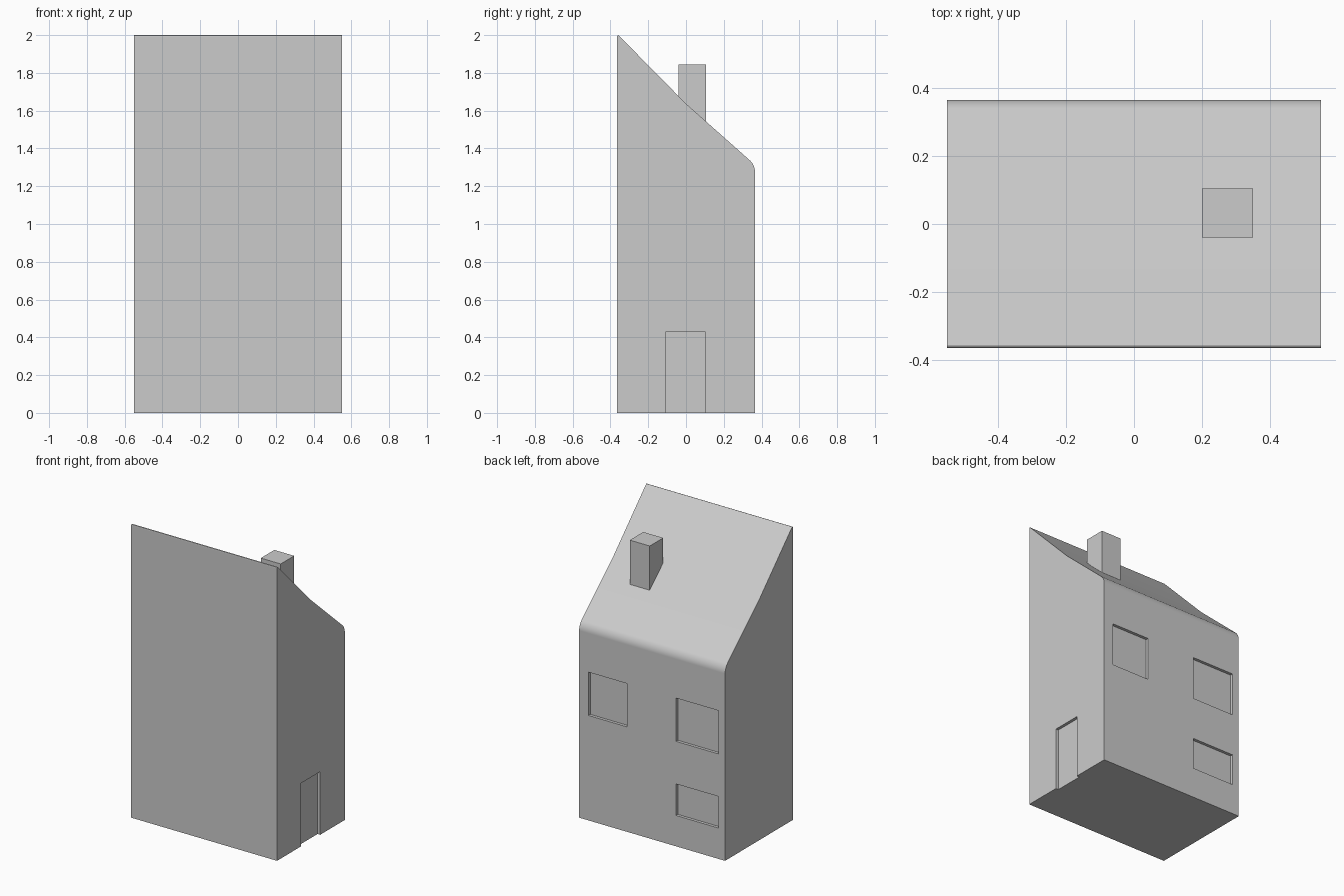
import bpy
import bmesh
from math import sin, cos, radians
from mathutils import Vector

cube = bpy.data.objects.get("Cube")
if cube:
    bpy.data.objects.remove(cube, do_unlink=True)

HALF_W, HALF_D = 0.55, 0.365

plaster = bpy.data.materials.new("plain_grey")
plaster.use_nodes = True
grey = (0.6, 0.6, 0.6, 1)
plaster.diffuse_color = grey
plaster.node_tree.nodes["Principled BSDF"].inputs["Base Color"].default_value = grey


def add_object(name, bm):
    bmesh.ops.recalc_face_normals(bm, faces=bm.faces)
    mesh = bpy.data.meshes.new(name)
    bm.to_mesh(mesh)
    bm.free()
    mesh.materials.append(plaster)
    obj = bpy.data.objects.new(name, mesh)
    bpy.context.collection.objects.link(obj)
    return obj


def add_box(name, lo, hi):
    lo, hi = Vector(lo), Vector(hi)
    bm = bmesh.new()
    bmesh.ops.create_cube(bm, size=1)
    for v in bm.verts:
        v.co = (lo + hi) / 2 + v.co * (hi - lo)
    return add_object(name, bm)


def activate(obj):
    bpy.ops.object.select_all(action="DESELECT")
    obj.select_set(True)
    bpy.context.view_layer.objects.active = obj


# House body: side profile with a sagging lean-to roof and a rounded eave
R = 0.085
eave = [(HALF_D - R + R * cos(radians(a)), 1.275 + R * sin(radians(a)))
        for a in (0, 9, 18, 27, 36, 45)]
profile = [(-HALF_D, 0), (HALF_D, 0)] + eave
profile += [(0, 1.637), (-0.353, 1.995), (-0.358, 2.0), (-0.363, 1.998), (-HALF_D, 1.99)]
bm = bmesh.new()
side = bm.faces.new([bm.verts.new((-HALF_W, y, z)) for y, z in profile])
extruded = bmesh.ops.extrude_face_region(bm, geom=[side], use_keep_orig=True)["geom"]
moved = [g for g in extruded if isinstance(g, bmesh.types.BMVert)]
bmesh.ops.translate(bm, verts=moved, vec=(2 * HALF_W, 0, 0))
house = add_object("house_body", bm)

# Shallow recesses: three back windows and the side door
RECESS = 0.02
windows = [(0.19, 0.48, 0.715, 1.01), (-0.5, -0.18, 0.715, 1.01), (-0.5, -0.18, 0.21, 0.425)]
cutters = [add_box("window_cutter", (x0, HALF_D - RECESS, z0), (x1, HALF_D + 0.1, z1))
           for x0, x1, z0, z1 in windows]
cutters.append(add_box("door_cutter", (HALF_W - RECESS, -0.105, -0.1), (HALF_W + 0.1, 0.1, 0.43)))
activate(house)
for cutter in cutters:
    mod = house.modifiers.new("recess", "BOOLEAN")
    mod.operation = "DIFFERENCE"
    mod.solver = "EXACT"
    mod.object = cutter
    bpy.ops.object.modifier_apply(modifier=mod.name)
    bpy.data.objects.remove(cutter, do_unlink=True)

# Smooth eave, crisp corners
activate(house)
bpy.ops.object.shade_smooth_by_angle(angle=radians(35))
weighted = house.modifiers.new("even_shading", "WEIGHTED_NORMAL")
weighted.keep_sharp = True

# Chimney
add_box("chimney", (0.2, -0.04, 1.45), (0.35, 0.105, 1.845))
